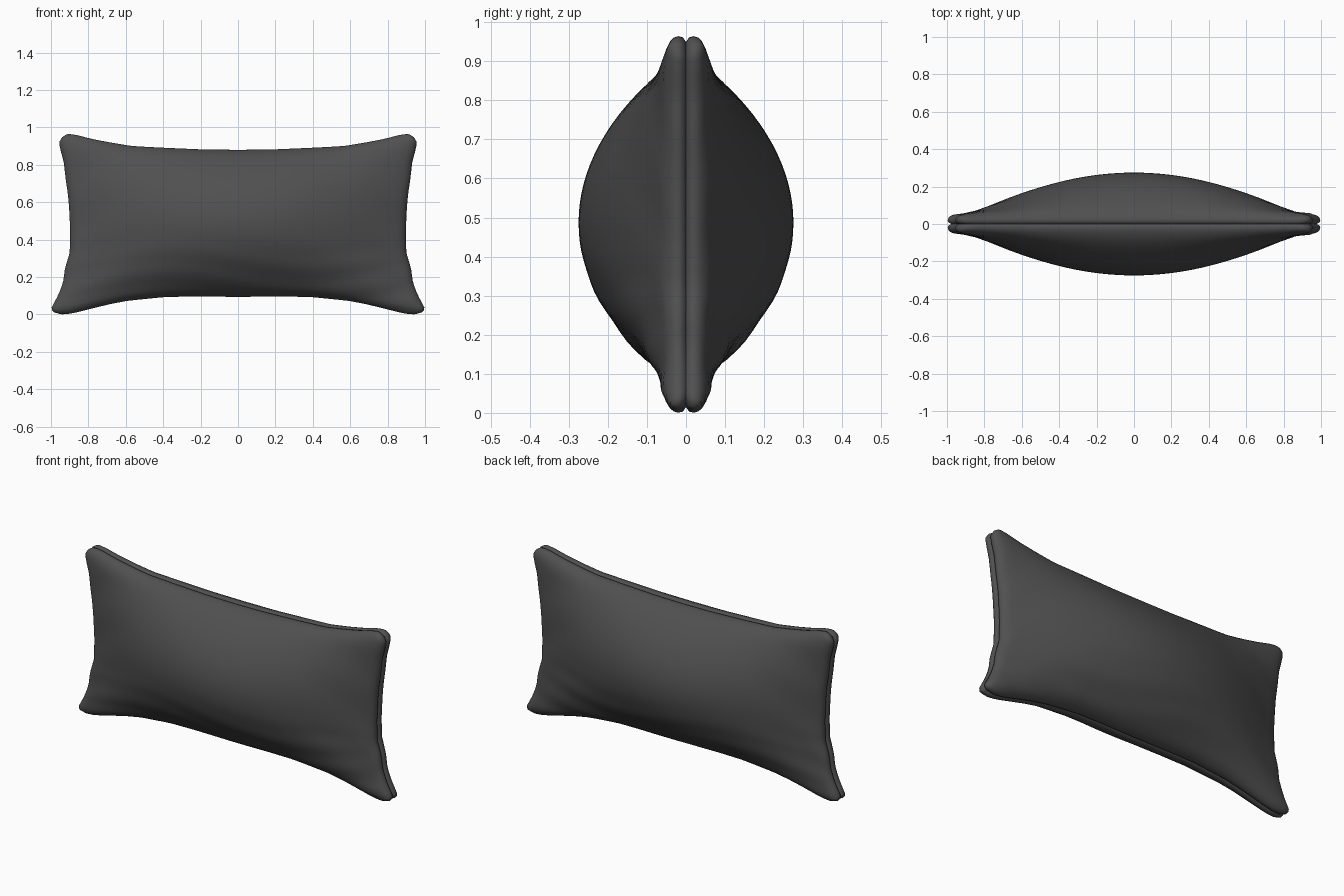
import bpy, bmesh, math

if "Cube" in bpy.data.objects:
    bpy.data.objects.remove(bpy.data.objects["Cube"])

# Outline tables: (parameter, value)
TOP = [(0, .88), (.2, .882), (.42, .891), (.6, .9), (.72, .918), (.84, .94), (.92, .96), (.97, .966), (1, .948)]
BOTTOM = [(0, .094), (.25, .096), (.4, .093), (.6, .073), (.7, .054), (.8, .03), (.9, .005), (.96, 0), (1, .012)]
SIDE = [(0, .985), (.02, 1), (.05, .985), (.1, .96), (.17, .935), (.25, .925), (.34, .9), (.46, .897),
        (.6, .903), (.68, .91), (.75, .92), (.86, .932), (.93, .95), (.97, .957), (1, .94)]


def lookup(table, p):
    for (a, va), (b, vb) in zip(table, table[1:]):
        if p <= b:
            return va + (vb - va) * (p - a) / (b - a)
    return table[-1][1]


def surface(s, T):
    """Point on the cushion face; s and T run from -1 to 1. Returns x, depth, z."""
    t = (T + 1) / 2
    x = s * lookup(SIDE, t)
    lo, hi = lookup(BOTTOM, abs(s)), lookup(TOP, abs(s))
    z = lo + (hi - lo) * t
    d = min((1 - abs(s)) * .93, (1 - abs(T)) * .43)
    k = min(d / .045, 1)
    lip = .02 + .03 * math.sqrt(max(0, 1 - (1 - k) ** 2))
    bulge = .225 * max(0, 1 - s * s) ** 1.15 * max(0, 1 - T * T) ** .9
    # soft folds near the lower edge and the ends
    fold = .004 * math.sin(46 * z + 2.5 * math.sin(4 * x)) * max(0, .45 - t) / .45 * k
    fold += .003 * math.sin(24 * z + 14 * abs(x)) * s ** 4 * k
    return x, lip + bulge + fold, z


def spaced(n, fine):
    """Even spacing with extra rows close to both ends."""
    edge = 1 - fine[-1]
    mid = [-edge + 2 * edge * i / n for i in range(n + 1)]
    ends = [1 - f for f in fine[:-1]]
    return [-e for e in ends] + mid + ends[::-1]


def cushion_half(name, sign, mat):
    bm = bmesh.new()
    us = spaced(44, [0, .004, .012, .025, .045])
    vs = spaced(28, [0, .008, .025, .055, .1])
    grid = []
    for T in vs:
        row = []
        for s in us:
            x, y, z = surface(s, T)
            row.append(bm.verts.new((x, sign * y, z)))
        grid.append(row)
    for r0, r1 in zip(grid, grid[1:]):
        for i in range(len(us) - 1):
            bm.faces.new((r0[i], r0[i + 1], r1[i + 1], r1[i]))
    # roll the rim inward to the seam
    rim = grid[0] + [r[-1] for r in grid[1:]] + grid[-1][-2::-1] + [r[0] for r in grid[-2:0:-1]]
    for scale, depth in ((.996, .008), (.984, 0)):
        ring = []
        for v in rim:
            z = .48 + (v.co.z - .48) * (1 - (1 - scale) * 1.5)
            ring.append(bm.verts.new((v.co.x * scale, sign * depth, z)))
        for i in range(len(rim)):
            j = (i + 1) % len(rim)
            bm.faces.new((rim[i], rim[j], ring[j], ring[i]))
        rim = ring
    bmesh.ops.recalc_face_normals(bm, faces=bm.faces)
    bm.normal_update()
    centre = max(bm.faces, key=lambda f: abs(f.calc_center_median().y))
    if centre.normal.y * sign < 0:
        bmesh.ops.reverse_faces(bm, faces=bm.faces)
    for f in bm.faces:
        f.smooth = True
    me = bpy.data.meshes.new(name)
    bm.to_mesh(me)
    bm.free()
    me.materials.append(mat)
    ob = bpy.data.objects.new(name, me)
    bpy.context.collection.objects.link(ob)


fabric = bpy.data.materials.new("charcoal fabric")
fabric.diffuse_color = (.08, .08, .08, 1)
fabric.use_nodes = True
fabric.node_tree.nodes["Principled BSDF"].inputs["Base Color"].default_value = fabric.diffuse_color
cushion_half("cushion_front", -1, fabric)
cushion_half("cushion_back", 1, fabric)
